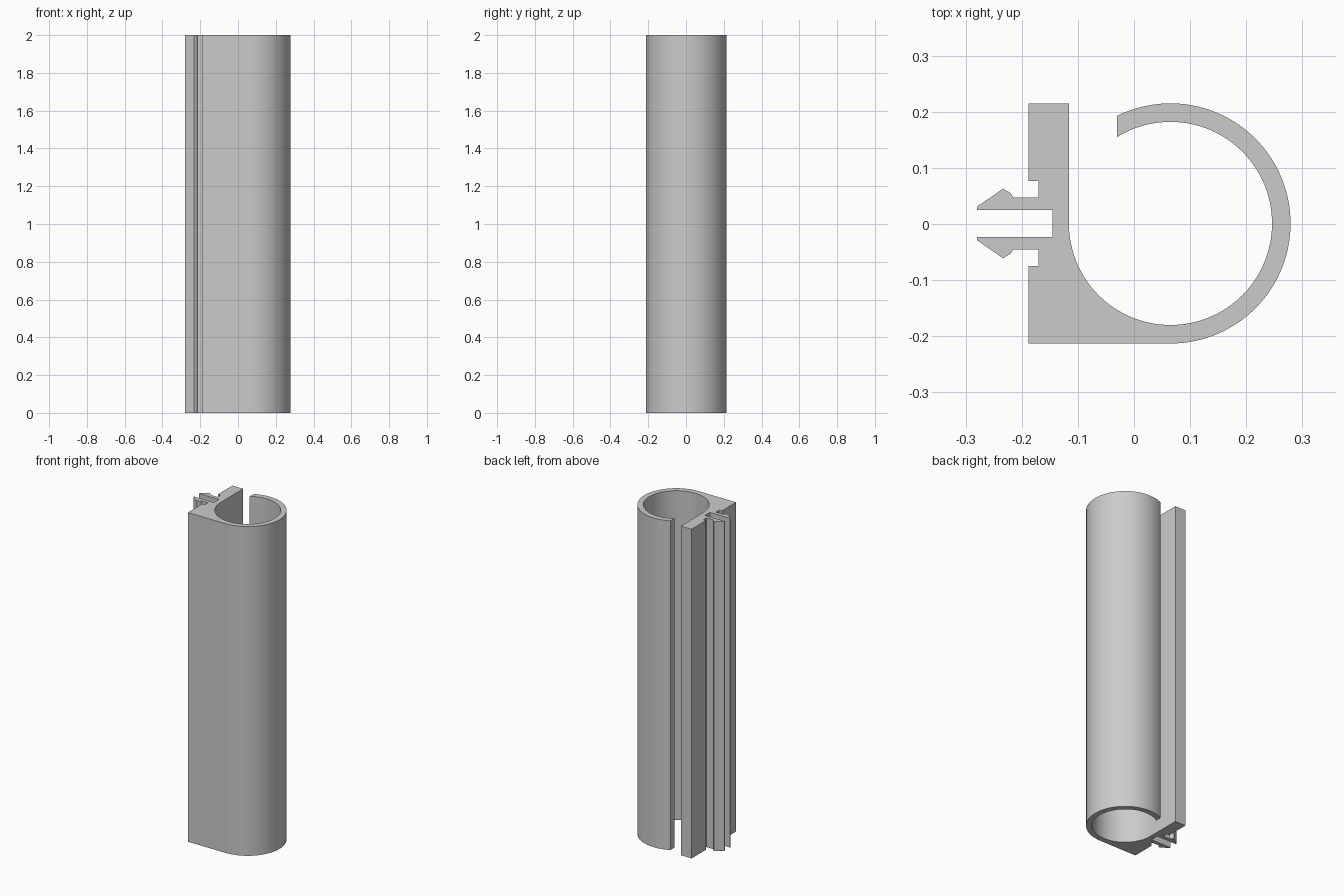
import bpy, bmesh, math

cube = bpy.data.objects.get("Cube")
if cube:
    bpy.data.objects.remove(cube, do_unlink=True)

HEIGHT = 2.0
CX, CY = 0.065, 0.001          # centre of the round channel
R_OUT, R_IN = 0.214, 0.181
LIP_X = -0.03                  # where the curved lip is cut off
BACK_X, WALL_X = -0.188, -0.116


def arc(radius, start, end, steps):
    """Points along the channel circle, angles in radians."""
    angles = [start + (end - start) * i / steps for i in range(steps + 1)]
    return [(CX + radius * math.cos(a), CY + radius * math.sin(a)) for a in angles]


def lip_angle(radius):
    return math.acos((LIP_X - CX) / radius)


# Upper half of the snap clip, as x and distance from the centre line
clip = [(BACK_X, 0.076), (-0.170, 0.076), (-0.170, 0.046), (-0.215, 0.046),
        (-0.220, 0.054), (-0.233, 0.062), (-0.280, 0.030), (-0.280, 0.024),
        (-0.145, 0.024)]

# Outline: flat base, outer curve, inner curve, straight wall, clip pair
outline = [(BACK_X, CY - R_OUT)]
outline += arc(R_OUT, -math.pi / 2, lip_angle(R_OUT), 72)
outline += arc(R_IN, lip_angle(R_IN), -math.pi, 96)
outline += [(WALL_X, CY + R_OUT), (BACK_X, CY + R_OUT)]
outline += [(x, CY + d) for x, d in clip]
outline += [(x, CY - d) for x, d in reversed(clip)]

# Extrude the outline to full height
bm = bmesh.new()
base = bm.faces.new([bm.verts.new((x, y, 0)) for x, y in outline])
result = bmesh.ops.extrude_face_region(bm, geom=[base], use_keep_orig=True)
top_verts = [v for v in result["geom"] if isinstance(v, bmesh.types.BMVert)]
bmesh.ops.translate(bm, verts=top_verts, vec=(0, 0, HEIGHT))
bmesh.ops.recalc_face_normals(bm, faces=bm.faces)
mesh = bpy.data.meshes.new("clip_channel")
bm.to_mesh(mesh)
bm.free()

channel = bpy.data.objects.new("clip_channel", mesh)
bpy.context.collection.objects.link(channel)

# Plain grey finish
grey = bpy.data.materials.new("plain grey")
grey.use_nodes = True
color = (0.6, 0.6, 0.6, 1)
grey.diffuse_color = color
grey.node_tree.nodes["Principled BSDF"].inputs["Base Color"].default_value = color
mesh.materials.append(grey)

# Smooth curves with crisp corners
bpy.ops.object.select_all(action="DESELECT")
channel.select_set(True)
bpy.context.view_layer.objects.active = channel
bpy.ops.object.shade_smooth_by_angle(angle=math.radians(25))
